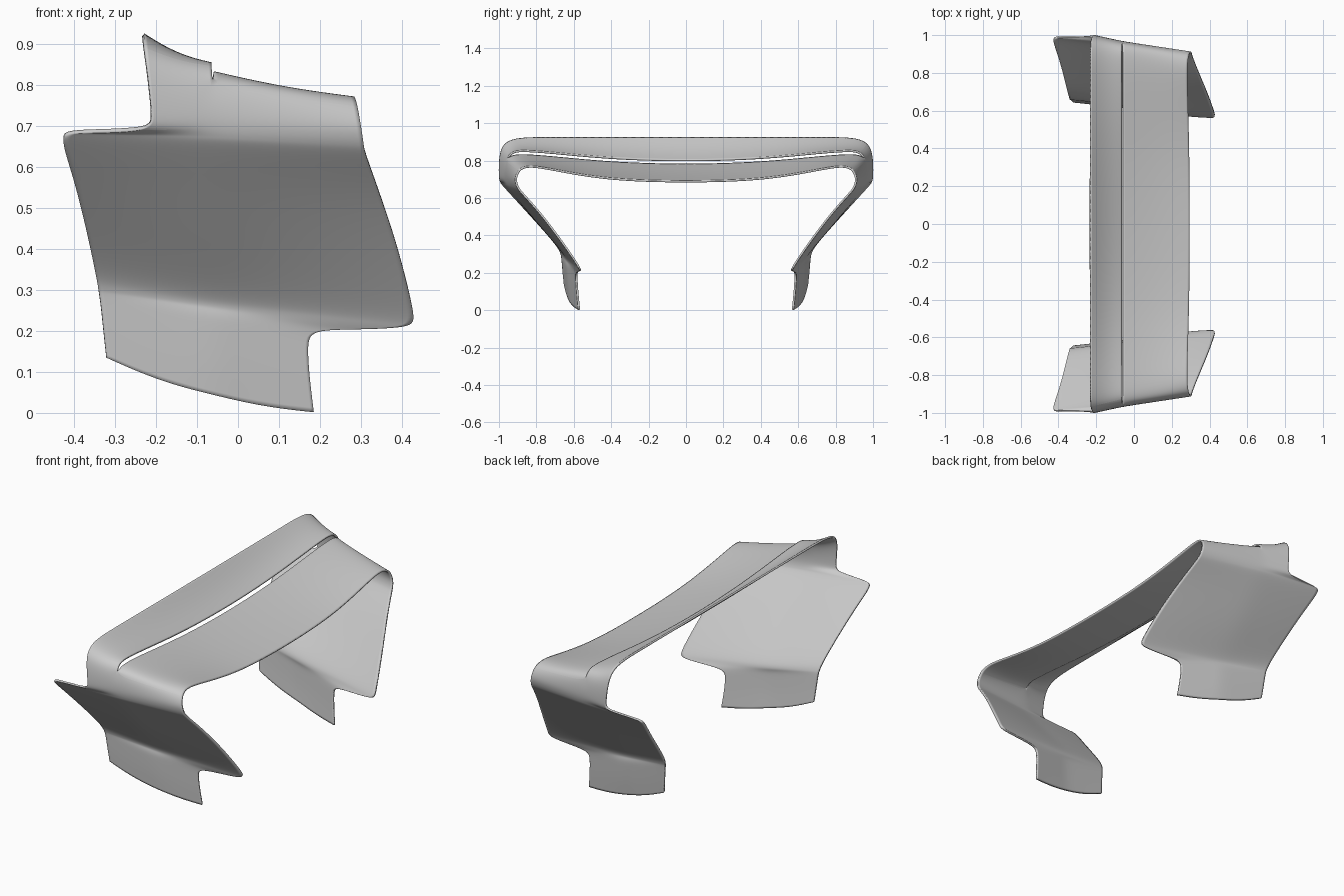
import bpy, bmesh
from mathutils import Vector
from math import sin, pi

if "Cube" in bpy.data.objects:
    bpy.data.objects.remove(bpy.data.objects["Cube"])

# Sections from the foot of the side plate up to the centre of the wing:
# rear edge x, y, z | height at the slot line | front edge x, y, z
rows = [
    (-.321, .648, .135, .045, .184, .571, .002),
    (-.328, .655, .20, .12, .173, .580, .09),
    (-.334, .660, .26, .20, .168, .585, .165),
    (-.337, .662, .28, .235, .176, .586, .201),
    (-.339, .664, .295, .25, .26, .575, .206),
    (-.341, .667, .305, .262, .428, .563, .208),
    (-.347, .685, .345, .295, .432, .572, .235),
    (-.375, .80, .475, .43, .39, .69, .405),
    (-.405, .905, .59, .56, .342, .80, .545),
    (-.436, .988, .68, .66, .309, .885, .635),
    (-.405, .989, .687, .675, .306, .898, .655),
    (-.215, .992, .688, .69, .303, .906, .675),
    (-.209, .997, .72, .725, .298, .911, .705),
    (-.220, .996, .82, .80, .290, .895, .748),
    (-.229, .975, .895, .838, .283, .86, .767),
    (-.231, .89, .921, .841, .281, .80, .768),
    (-.231, .72, .921, .828, .284, .66, .740),
    (-.231, .40, .921, .798, .292, .40, .695),
    (-.231, 0, .921, .785, .295, 0, .684),
]
SLOT_START = 14
SLOT_X = -.063


def strip(bm, first, second, cuts, sag):
    """Loft a grid of quads between two edge lines."""
    grid = []
    for i, (a, b) in enumerate(zip(first, second)):
        line = []
        for j in range(cuts + 1):
            t = j / cuts
            p = a.lerp(b, t)
            if i >= SLOT_START or i == 0:
                p.z -= sag * sin(pi * t)
            line.append(bm.verts.new(p))
        grid.append(line)
    for r0, r1 in zip(grid, grid[1:]):
        for j in range(cuts):
            bm.faces.new((r0[j], r0[j + 1], r1[j + 1], r1[j]))


rear = [Vector(r[0:3]) for r in rows]
front = [Vector(r[4:7]) for r in rows]
upper, lower = [], []
for i, r in enumerate(rows):
    y = r[1] * .63 + r[5] * .37
    gap = .011 if i >= SLOT_START else 0
    upper.append(Vector((SLOT_X - gap * .3, y, r[3] + gap)))
    lower.append(Vector((SLOT_X + gap * .3, y, r[3] - gap)))

# Flap and main plane, joined below the slot into one side plate
bm = bmesh.new()
strip(bm, rear, upper, 3, .010)
strip(bm, lower, front, 4, .006)
bmesh.ops.remove_doubles(bm, verts=bm.verts, dist=.0005)
bmesh.ops.recalc_face_normals(bm, faces=bm.faces)
for f in bm.faces:
    f.smooth = True
mesh = bpy.data.meshes.new("wing_shell")
bm.to_mesh(mesh)
bm.free()
wing = bpy.data.objects.new("wing_shell", mesh)
bpy.context.collection.objects.link(wing)

# Mirror the half, smooth it, give the sheet its thickness
m = wing.modifiers.new("mirror", 'MIRROR')
m.use_axis = (False, True, False)
s = wing.modifiers.new("smooth", 'SUBSURF')
s.levels = s.render_levels = 3
s.boundary_smooth = 'PRESERVE_CORNERS'
t = wing.modifiers.new("thickness", 'SOLIDIFY')
t.thickness = .010
t.offset = 0

bpy.context.view_layer.objects.active = wing
wing.select_set(True)
bpy.ops.object.shade_smooth_by_angle(angle=.7)
